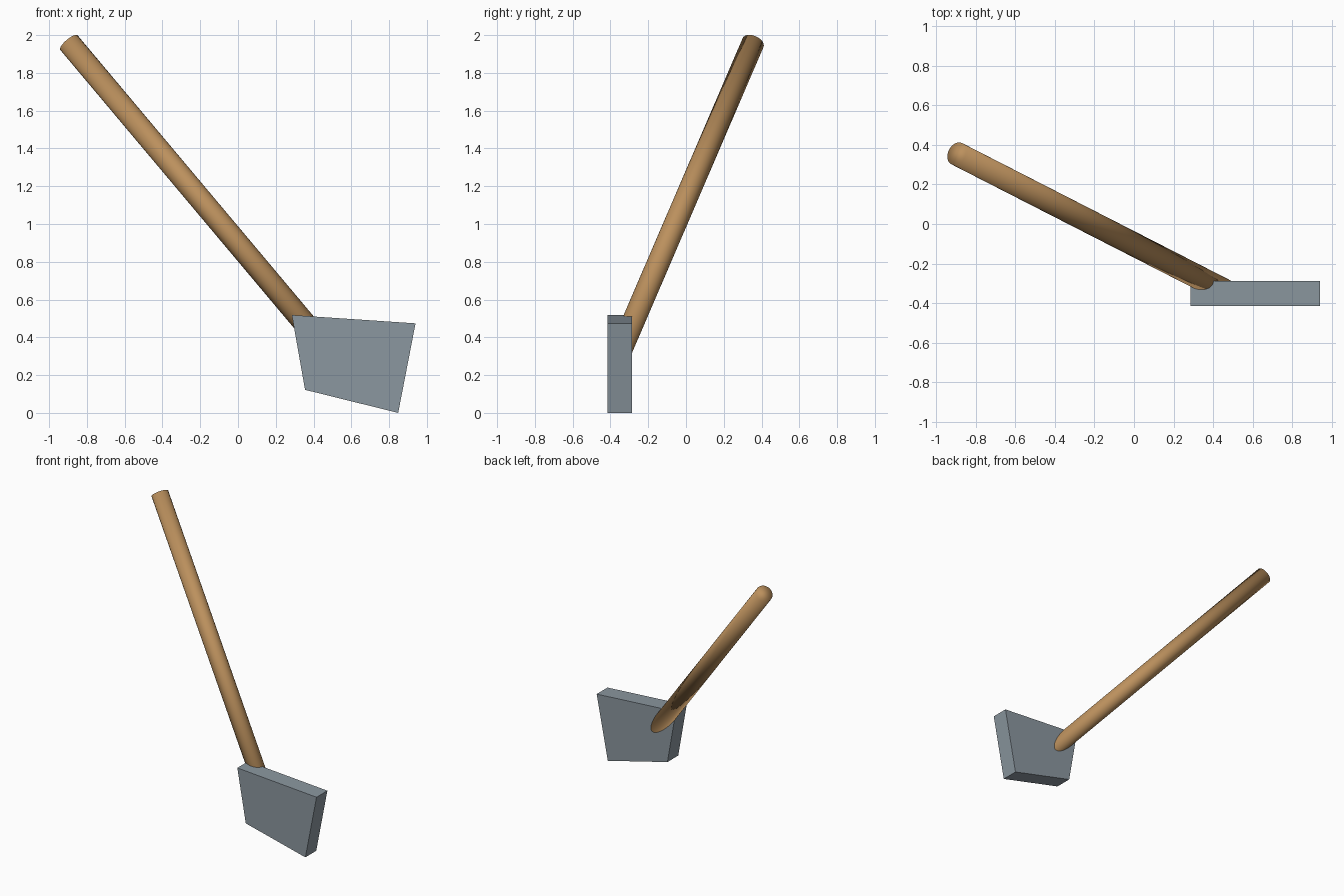
import bpy, bmesh
from mathutils import Vector

if "Cube" in bpy.data.objects:
    bpy.data.objects.remove(bpy.data.objects["Cube"])


def material(name, rgb):
    m = bpy.data.materials.new(name)
    m.diffuse_color = (*rgb, 1)
    m.use_nodes = True
    m.node_tree.nodes["Principled BSDF"].inputs["Base Color"].default_value = m.diffuse_color
    return m


def add_object(name, bm, mat):
    bmesh.ops.recalc_face_normals(bm, faces=bm.faces)
    mesh = bpy.data.meshes.new(name)
    bm.to_mesh(mesh)
    bm.free()
    mesh.materials.append(mat)
    ob = bpy.data.objects.new(name, mesh)
    bpy.context.collection.objects.link(ob)
    return ob


wood = material("wood", (0.50, 0.28, 0.11))
steel = material("steel", (0.26, 0.31, 0.35))

# Slanted round handle, its lower end buried in the blade
top, bottom = Vector((-0.895, 0.355, 1.96)), Vector((0.483, -0.35, 0.32))
axis = top - bottom
bm = bmesh.new()
bmesh.ops.create_cone(bm, cap_ends=True, segments=32, radius1=0.06, radius2=0.06, depth=axis.length)
handle = add_object("handle", bm, wood)
handle.location = (top + bottom) / 2
handle.rotation_mode = 'QUATERNION'
handle.rotation_quaternion = axis.to_track_quat('Z', 'Y')
handle.data.shade_smooth()

# Thick four-sided blade, extruded from front to back
outline = [(0.285, 0.518), (0.94, 0.474), (0.848, 0.0), (0.355, 0.122)]
bm = bmesh.new()
face = bm.faces.new([bm.verts.new((x, -0.415, z)) for x, z in outline])
ext = bmesh.ops.extrude_face_region(bm, geom=[face])
bmesh.ops.translate(bm, vec=(0, 0.128, 0),
                    verts=[g for g in ext["geom"] if isinstance(g, bmesh.types.BMVert)])
add_object("blade", bm, steel)
